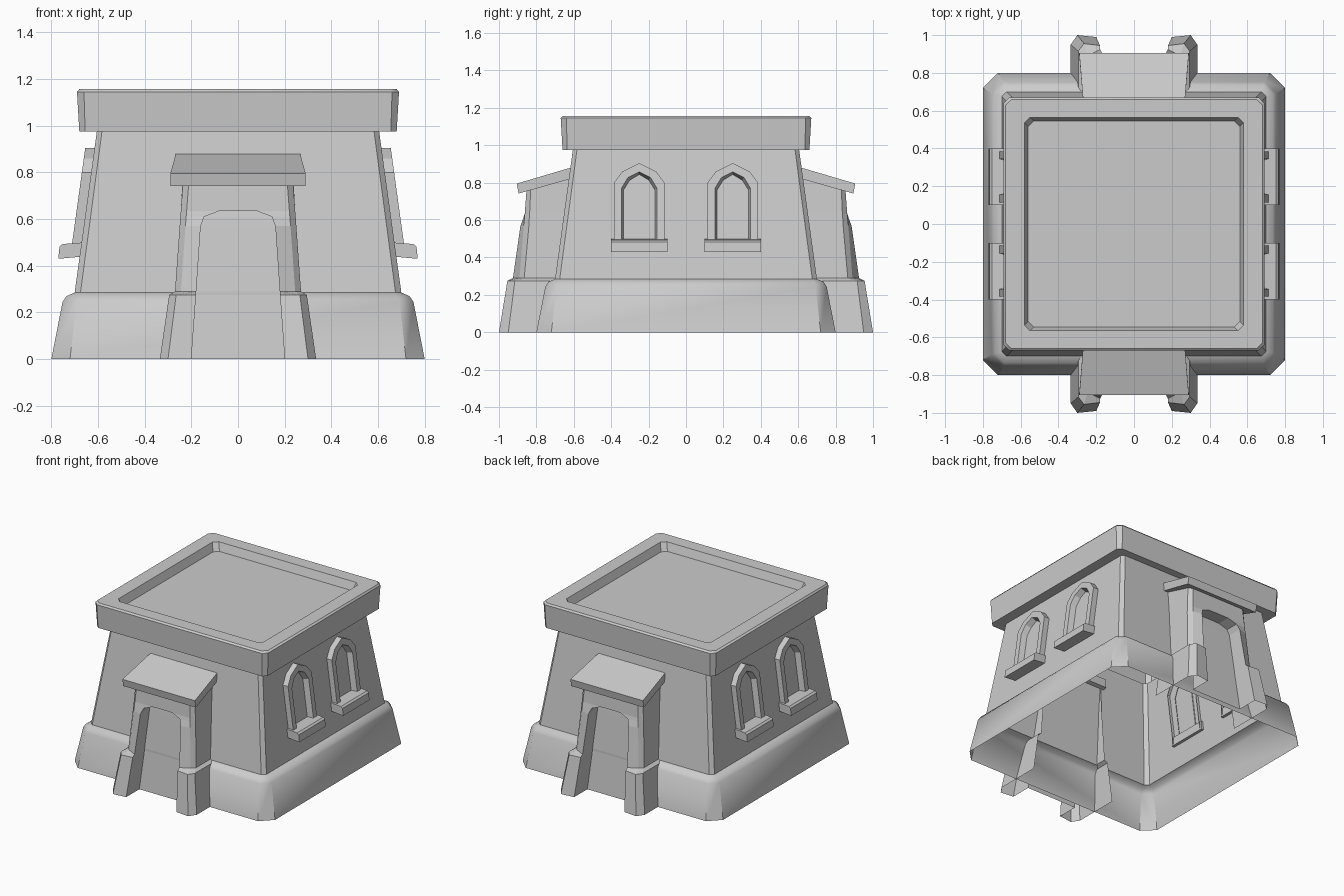
import bpy, bmesh, math

if "Cube" in bpy.data.objects:
    bpy.data.objects.remove(bpy.data.objects["Cube"])

stone = bpy.data.materials.new("grey_stone")
stone.diffuse_color = (0.6, 0.6, 0.6, 1)
stone.use_nodes = True
stone.node_tree.nodes["Principled BSDF"].inputs["Base Color"].default_value = stone.diffuse_color


def loft(name, rows, closed=False, caps=(False, False), mirror=None, smooth=None):
    """Skin a list of equal-length point rows into one object."""
    bm = bmesh.new()
    grid = [[bm.verts.new(p) for p in row] for row in rows]
    n = len(rows[0])
    for a, b in zip(grid, grid[1:]):
        for i in range(n if closed else n - 1):
            j = (i + 1) % n
            bm.faces.new((a[i], a[j], b[j], b[i]))
    for cap, row in zip(caps, (grid[0], grid[-1])):
        if cap:
            bm.faces.new(row)
    bmesh.ops.remove_doubles(bm, verts=bm.verts, dist=0.0005)
    bmesh.ops.recalc_face_normals(bm, faces=bm.faces)
    mesh = bpy.data.meshes.new(name)
    bm.to_mesh(mesh)
    bm.free()
    mesh.materials.append(stone)
    ob = bpy.data.objects.new(name, mesh)
    bpy.context.collection.objects.link(ob)
    if mirror:
        mod = ob.modifiers.new("mirror", "MIRROR")
        mod.use_axis = mirror
        mod.merge_threshold = 0.0005
    if smooth:
        bpy.ops.object.select_all(action="DESELECT")
        ob.select_set(True)
        bpy.context.view_layer.objects.active = ob
        bpy.ops.object.shade_smooth_by_angle(angle=math.radians(smooth))
    return ob


def ring(hx, hy, z, c):
    """Rectangle with chamfered corners."""
    return [(hx, -hy + c, z), (hx, hy - c, z), (hx - c, hy, z), (-hx + c, hy, z),
            (-hx, hy - c, z), (-hx, -hy + c, z), (-hx + c, -hy, z), (hx - c, -hy, z)]


def wall_x(z):
    return 0.70 - (z - 0.285) * 0.095 / 0.69


# Plinth, leaning walls, cornice and sunken roof: one shell, open underneath
loft("building_shell", [ring(*r) for r in (
    (0.80, 0.80, 0.0, 0.08), (0.752, 0.752, 0.245, 0.06), (0.735, 0.735, 0.27, 0.05),
    (0.70, 0.70, 0.285, 0.025), (0.605, 0.605, 0.975, 0.022), (0.68, 0.66, 0.975, 0.025),
    (0.69, 0.67, 1.145, 0.03), (0.68, 0.66, 1.157, 0.03), (0.58, 0.565, 1.157, 0.03),
    (0.56, 0.545, 1.10, 0.03))], closed=True, caps=(False, True), smooth=40)

# Porch with flared feet and arched doorway, right half mirrored to all sides
# z, outer x, side y, front corner x, front y, inner x, inner y, door y
porch = []
for z, ox, sy, cx, fy, ix, iy, dy in (
        (0.0, 0.335, 0.95, 0.30, 1.0, 0.20, 0.99, 0.84),
        (0.275, 0.295, 0.915, 0.265, 0.955, 0.18, 0.945, 0.81),
        (0.29, 0.27, 0.865, 0.245, 0.89, 0.179, 0.925, 0.81),
        (0.57, 0.25, 0.84, 0.225, 0.868, 0.16, 0.885, 0.78),
        (0.61, 0.247, 0.838, 0.222, 0.864, 0.145, 0.870, 0.775),
        (0.635, 0.245, 0.836, 0.22, 0.862, 0.08, 0.862, 0.77),
        (0.636, 0.245, 0.836, 0.22, 0.862, 0.0, 0.862, 0.77),
        (0.77, 0.235, 0.83, 0.21, 0.852, 0.0, 0.852, 0.77)):
    back_z = 0.83 if z == 0.77 else z
    row = [(ox, -0.62, back_z), (ox, -sy, z), (cx, -fy, z), (ix, -iy, z)]
    row += [(ix, -dy, z), (0, -dy, z)] if z < 0.636 else [(0, -dy, 0.636)] * 2
    porch.append(row)
loft("porch", porch, mirror=(True, True, False))

# Sloping canopy slab over each porch
loft("porch_canopy", [
    [(-0.29, -0.895, 0.742), (0.29, -0.895, 0.742), (0.29, -0.905, 0.795), (-0.29, -0.905, 0.795)],
    [(-0.265, -0.60, 0.825), (0.265, -0.60, 0.825), (0.265, -0.60, 0.885), (-0.265, -0.60, 0.885)],
], closed=True, caps=(True, True), mirror=(False, True, False))

# Arched window frame following the wall slope, two on each side
half = [((0.135, 0.45), (0.095, 0.45), (0.082, 0.45)),
        ((0.135, 0.80), (0.095, 0.77), (0.082, 0.76)),
        ((0.09, 0.86), (0.06, 0.828), (0.05, 0.812)),
        ((0.0, 0.905), (0.0, 0.858), (0.0, 0.842))]
arch = [(s, p) for s, p in [(-1, h) for h in half] + [(1, h) for h in half[-2::-1]]]
frame = []
for s, (outer, inner, recess) in arch:
    section = ((outer, -0.02), (outer, 0.04), (inner, 0.04), (recess, -0.005))
    frame.append([(wall_x(v) + w, 0.25 + s * u, v) for (u, v), w in section])
loft("window_frame", frame, mirror=(True, True, False))

# Window sill
sill = ((0.66, 0.44), (0.77, 0.43), (0.765, 0.482), (0.752, 0.493), (0.66, 0.5))
loft("window_sill", [[(x, y, z) for x, z in sill] for y in (0.1, 0.4)],
     closed=True, caps=(True, True), mirror=(True, True, False))
